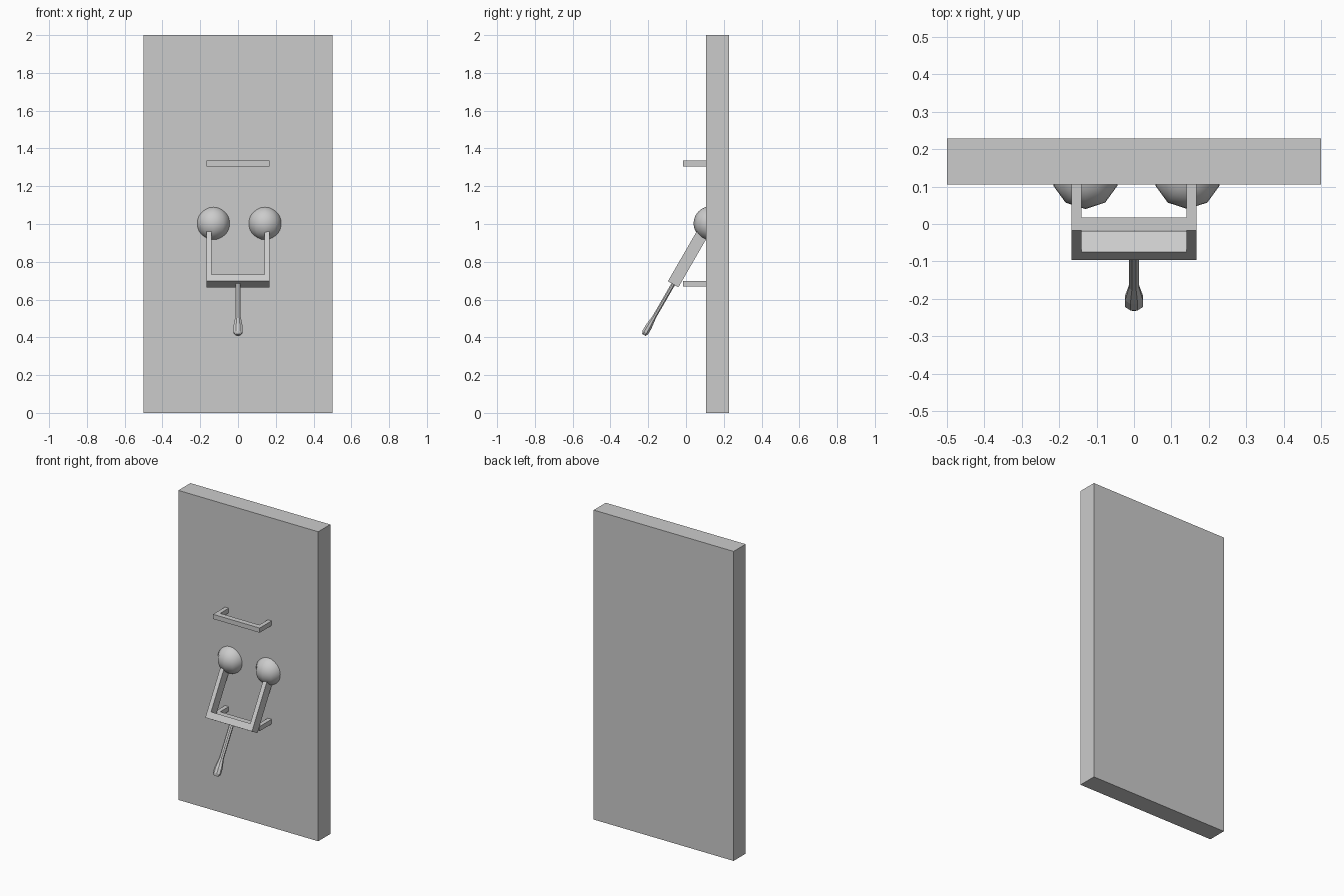
import bpy, bmesh, math
from mathutils import Matrix, Vector

if "Cube" in bpy.data.objects:
    bpy.data.objects.remove(bpy.data.objects["Cube"], do_unlink=True)

grey = bpy.data.materials.new("plain_grey")
grey.use_nodes = True
grey.diffuse_color = (0.6, 0.6, 0.6, 1)
grey.node_tree.nodes["Principled BSDF"].inputs["Base Color"].default_value = (0.6, 0.6, 0.6, 1)


def finish(name, bm, matrix=Matrix(), smooth=False):
    bmesh.ops.recalc_face_normals(bm, faces=bm.faces)
    mesh = bpy.data.meshes.new(name)
    bm.to_mesh(mesh)
    bm.free()
    mesh.materials.append(grey)
    obj = bpy.data.objects.new(name, mesh)
    bpy.context.collection.objects.link(obj)
    obj.matrix_world = matrix
    if smooth:
        mesh.shade_smooth()
    return obj


def box(name, low, high):
    low, high = Vector(low), Vector(high)
    bm = bmesh.new()
    bmesh.ops.create_cube(bm, size=1)
    bmesh.ops.scale(bm, vec=high - low, verts=bm.verts)
    bmesh.ops.translate(bm, vec=(low + high) / 2, verts=bm.verts)
    return finish(name, bm)


def u_bracket(name, half, leg, bar, length, depth, matrix):
    """Square U: crossbar at local y = 0, two legs running to y = length."""
    inner = half - leg
    outline = [(-half, 0), (half, 0), (half, length), (inner, length),
               (inner, bar), (-inner, bar), (-inner, length), (-half, length)]
    bm = bmesh.new()
    face = bm.faces.new([bm.verts.new((x, y, -depth / 2)) for x, y in outline])
    new = bmesh.ops.extrude_face_region(bm, geom=[face])["geom"]
    bmesh.ops.translate(bm, vec=(0, 0, depth),
                        verts=[v for v in new if isinstance(v, bmesh.types.BMVert)])
    return finish(name, bm, matrix)


# Upright panel
box("panel", (-0.5, 0.105, 0), (0.5, 0.228, 2))

# Two staple shaped brackets on the front
for name, z in (("upper_bracket", 1.32), ("lower_bracket", 0.684)):
    u_bracket(name, 0.167, 0.027, 0.035, 0.135, 0.03, Matrix.Translation((0, -0.017, z)))

# Round pivots, half sunk in the panel
for name, x in (("right_pivot", -0.13), ("left_pivot", 0.143)):
    bm = bmesh.new()
    bmesh.ops.create_uvsphere(bm, u_segments=10, v_segments=16, radius=0.09)
    finish(name, bm, Matrix.Translation((x, 0.13, 1.003)), smooth=True)

# Tilted lever fork hanging from the pivots
tilt = Matrix.Translation((0, -0.068, 0.681)) @ Matrix.Rotation(math.radians(60), 4, 'X')
u_bracket("lever_fork", 0.167, 0.027, 0.042, 0.305, 0.064, tilt)

# Lever handle with a swollen grip: (distance from the fork, radius)
sections = [(0, 0.014), (0.2, 0.014), (0.26, 0.024), (0.295, 0.024), (0.31, 0.014)]
bm = bmesh.new()
rings = [[bm.verts.new((r * 1.08 * math.cos(a), -d, r * 0.8 * math.sin(a)))
          for a in (math.tau * (i + 0.5) / 8 for i in range(8))] for d, r in sections]
for a, b in zip(rings, rings[1:]):
    for i in range(8):
        j = (i + 1) % 8
        bm.faces.new((a[i], a[j], b[j], b[i]))
bm.faces.new(rings[0])
bm.faces.new(rings[-1])
finish("lever_handle", bm, tilt)
